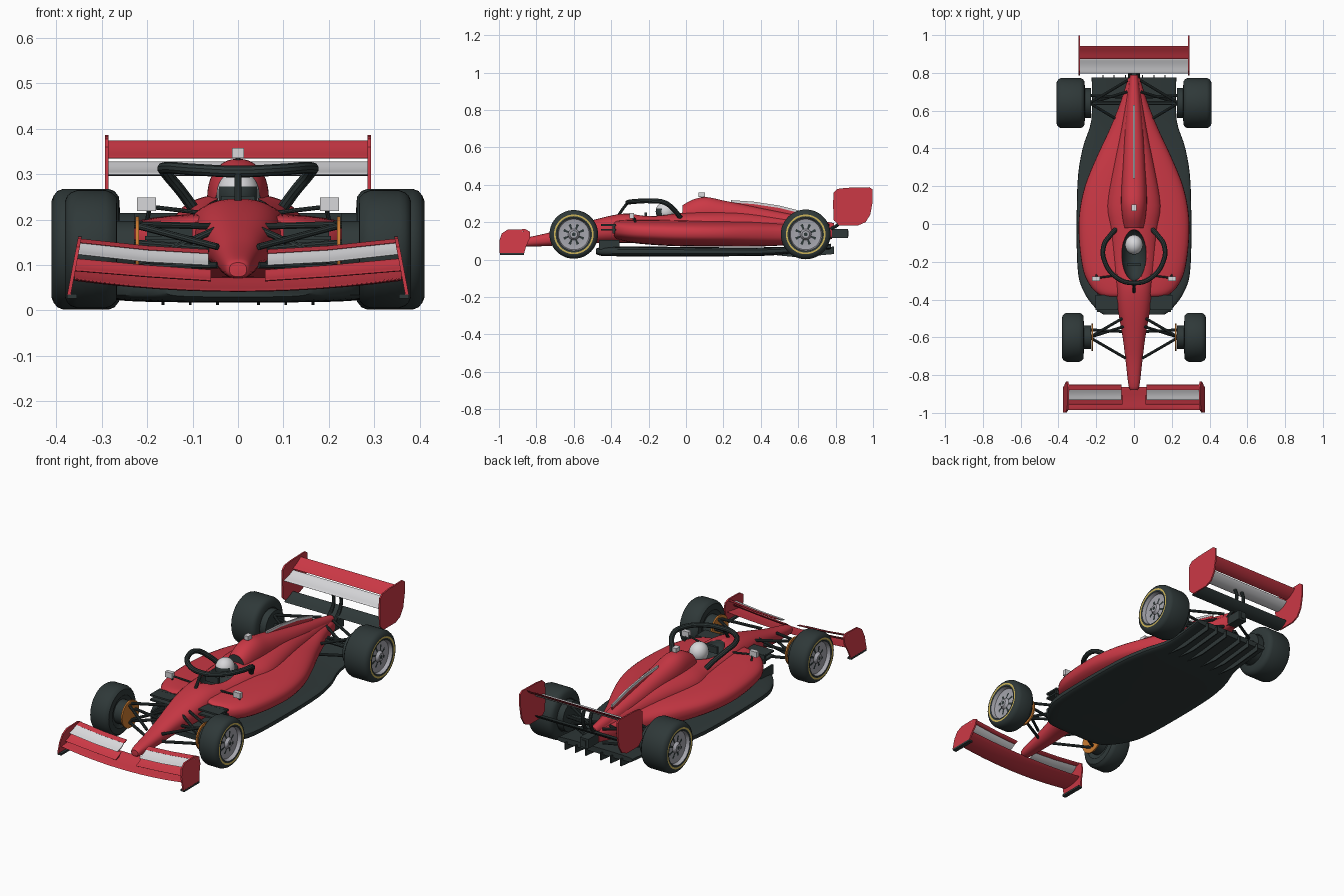
import bpy, bmesh
from math import sin, cos, pi, tau, radians, copysign
from mathutils import Vector, Matrix

if "Cube" in bpy.data.objects:
    bpy.data.objects.remove(bpy.data.objects["Cube"], do_unlink=True)


def material(name, r, g, b):
    m = bpy.data.materials.new(name)
    m.use_nodes = True
    m.diffuse_color = (r, g, b, 1)
    m.node_tree.nodes["Principled BSDF"].inputs["Base Color"].default_value = (r, g, b, 1)
    return m


RED = material("body red", .6, .04, .06)
DARK = material("carbon dark", .028, .04, .04)
WHITE = material("wing white", .68, .68, .7)
GREY = material("rim grey", .38, .38, .42)
YELLOW = material("tyre stripe yellow", .6, .45, .1)
ORANGE = material("brake orange", .6, .2, .03)


def finish(ob, mirror=False):
    bpy.ops.object.select_all(action='DESELECT')
    ob.select_set(True)
    bpy.context.view_layer.objects.active = ob
    bpy.ops.object.shade_smooth_by_angle(angle=radians(35))
    if mirror:
        ob.modifiers.new("mirror", 'MIRROR')
    return ob


def from_bmesh(name, bm, mats, mirror=False):
    bmesh.ops.recalc_face_normals(bm, faces=bm.faces[:])
    me = bpy.data.meshes.new(name)
    bm.to_mesh(me)
    bm.free()
    for m in mats:
        me.materials.append(m)
    ob = bpy.data.objects.new(name, me)
    bpy.context.collection.objects.link(ob)
    return finish(ob, mirror)


def skin(name, rings, mats, rule=None, cap=0, mirror=False):
    """Closed surface through matching rings of points."""
    bm = bmesh.new()
    vs = [[bm.verts.new(p) for p in ring] for ring in rings]
    n = len(vs[0])
    for i in range(len(vs) - 1):
        for j in range(n):
            k = (j + 1) % n
            f = bm.faces.new((vs[i][j], vs[i][k], vs[i + 1][k], vs[i + 1][j]))
            f.material_index = rule(i, j) if rule else 0
    bm.faces.new(vs[0]).material_index = cap
    bm.faces.new(vs[-1][::-1])
    return from_bmesh(name, bm, mats, mirror)


def flow(rows, sub=4):
    """Smooth rows of numbers with a Catmull-Rom spline."""
    v = [Vector(r) for r in rows]
    v = [v[0]] + v + [v[-1]]
    out = []
    for a, b, c, d in zip(v, v[1:], v[2:], v[3:]):
        for s in range(sub):
            t = s / sub
            out.append(b + (c - a) * (t / 2) + (a * 2 - b * 5 + c * 4 - d) * (t * t / 2)
                       + (b * 3 - a - c * 3 + d) * (t ** 3 / 2))
    return out + [v[-1]]


def loft(name, rows, mats, power=2.0, cap=0, n=40):
    """Rows are y, half width, bottom z, top z."""
    def bend(v):
        return copysign(abs(v) ** (2 / power), v)
    rings = [[(w * bend(cos(tau * k / n)), y, (lo + hi) / 2 + (hi - lo) / 2 * bend(sin(tau * k / n)))
              for k in range(n)] for y, w, lo, hi in flow(rows)]
    return skin(name, rings, mats, cap=cap)


def wing(name, stations, mat, thick=.004, camber=.006, mirror=False, n=16):
    """Stations are x, leading y and z, trailing y and z."""
    rings = []
    for x, y, z, y2, z2 in stations:
        ring = []
        for k in range(n):
            a = tau * k / n
            c = (1 - cos(a)) / 2
            ring.append((x, y + (y2 - y) * c, z + (z2 - z) * c + thick * sin(a) - camber * sin(pi * c)))
        rings.append(ring)
    return skin(name, rings, [mat], mirror=mirror)


def plate(name, outline, x, thick, mat, lean=0, mirror=True):
    rings = [[(x + s * thick / 2 + lean * z, y, z) for y, z in outline] for s in (-1, 1)]
    return skin(name, rings, [mat], mirror=mirror)


def lathe(name, profile, x, y, z, mats, rule=None, n=48):
    rings = [[(x + px, y + r * cos(tau * k / n), z + r * sin(tau * k / n)) for k in range(n)]
             for px, r in profile]
    return skin(name, rings, mats, rule, mirror=True)


def tubes(name, paths, radius, mat, mirror=True):
    cu = bpy.data.curves.new(name, 'CURVE')
    cu.dimensions = '3D'
    cu.bevel_depth = radius
    cu.bevel_resolution = 3
    cu.use_fill_caps = True
    for path in paths:
        sp = cu.splines.new('BEZIER')
        sp.bezier_points.add(len(path) - 1)
        for bp, p in zip(sp.bezier_points, path):
            bp.co = p
            bp.handle_left_type = bp.handle_right_type = 'AUTO'
    ob = bpy.data.objects.new(name, cu)
    bpy.context.collection.objects.link(ob)
    cu.materials.append(mat)
    bpy.ops.object.select_all(action='DESELECT')
    ob.select_set(True)
    bpy.context.view_layer.objects.active = ob
    bpy.ops.object.convert(target='MESH')
    return finish(bpy.context.object, mirror)


def box(name, centre, size, mat, mirror=False):
    bm = bmesh.new()
    bmesh.ops.create_cube(bm, size=1, matrix=Matrix.LocRotScale(Vector(centre), None, Vector(size)))
    return from_bmesh(name, bm, [mat], mirror)


def ball(name, centre, size, mats, rule=None):
    bm = bmesh.new()
    bmesh.ops.create_uvsphere(bm, u_segments=32, v_segments=20, radius=1)
    for f in bm.faces:
        f.material_index = int(bool(rule and rule(f.calc_center_median())))
    bm.transform(Matrix.LocRotScale(Vector(centre), None, Vector(size)))
    return from_bmesh(name, bm, mats)


# Bodywork: nose and tub, side pods, engine cover, floor
tub = loft("nose_and_tub", [(-.878, .012, .08, .1), (-.86, .028, .07, .115), (-.72, .045, .074, .147),
                            (-.6, .06, .085, .182), (-.45, .086, .09, .224), (-.33, .1, .09, .246),
                            (-.2, .12, .09, .24), (-.03, .13, .09, .25), (.1, .145, .09, .258),
                            (.3, .11, .1, .254), (.5, .07, .1, .23), (.78, .025, .11, .19)], [RED], 2.4)
pods = loft("side_pods", [(-.385, .16, .125, .198), (-.37, .19, .11, .208), (-.33, .23, .098, .212),
                          (-.25, .268, .085, .214), (-.1, .29, .074, .213), (.05, .29, .07, .21),
                          (.2, .26, .07, .207), (.35, .2, .07, .204), (.5, .13, .075, .195),
                          (.65, .07, .09, .19), (.78, .03, .11, .18)], [RED], 2.7)
loft("engine_cover", [(-.02, .052, .16, .29), (.04, .062, .16, .322), (.11, .068, .16, .334),
                      (.2, .066, .16, .316), (.3, .06, .16, .296), (.45, .052, .15, .265),
                      (.6, .04, .14, .235), (.79, .022, .13, .195)], [RED, DARK], 2.2, cap=1)
loft("floor", [(-.48, .16, .03, .06), (-.45, .2, .02, .066), (-.36, .265, .018, .07), (-.22, .3, .018, .07),
               (.2, .3, .018, .066), (.4, .272, .02, .066), (.55, .226, .03, .07), (.775, .224, .055, .085)],
     [DARK], 4)
for i in range(3):
    plate("diffuser_strake_%d" % i, [(.42, .03), (.6, .012), (.79, .03), (.79, .07)], .045 + .06 * i, .006, DARK)
box("gearbox_tail", (0, .8, .14), (.05, .13, .05), DARK)
box("rear_light", (0, .865, .14), (.022, .01, .03), DARK)

# Cockpit opening
hole = ball("cockpit_cutter", (0, -.165, .25), (.066, .135, .085), [DARK])
hole.hide_render = True
hole.hide_viewport = True
for part in (tub, pods):
    cut = part.modifiers.new("cockpit", 'BOOLEAN')
    cut.object = hole
    cut.solver = 'EXACT'
    cut.material_mode = 'TRANSFER'

# Driver, halo, mirrors and camera
ball("helmet", (0, -.11, .257), (.047, .052, .052), [WHITE, DARK],
     lambda c: c.y < -.3 and -.45 < c.z < .35)
box("steering_wheel", (0, -.215, .235), (.075, .014, .035), DARK)
side = [(.098, -.03, .225), (.125, -.06, .262), (.16, -.115, .305), (.158, -.19, .314), (.09, -.285, .31)]
tubes("halo", [side + [(0, -.312, .306)] + [(-x, y, z) for x, y, z in reversed(side)]], .013, DARK, False)
tubes("halo_pillar", [[(0, -.31, .306), (0, -.335, .275), (0, -.365, .23)]], .008, DARK, False)
box("mirror", (.202, -.29, .234), (.042, .022, .03), WHITE, True)
tubes("mirror_stalk", [[(.19, -.285, .228), (.08, -.27, .215)], [(.195, -.285, .225), (.2, -.27, .2)]], .005, DARK)
box("camera", (0, .085, .347), (.026, .034, .022), WHITE)
tubes("camera_stalk", [[(0, .085, .32), (0, .085, .34)]], .006, DARK, False)

# Engine cover fin with a pale top edge
fin = [(.24, .305), (.36, .297), (.5, .276), (.63, .243)]
plate("fin", fin + [(.63, .2), (.24, .25)], 0, .006, RED, mirror=False)
plate("fin_edge", fin + [(y, z + .013) for y, z in reversed(fin)], 0, .008, WHITE, mirror=False)

# Side pod intakes, slats and slots
for i in range(2):
    box("intake_slat_%d" % i, (.145, -.415, .16 + .025 * i), (.12, .08, .009), DARK, True)
box("intake_mouth", (.15, -.386, .165), (.1, .012, .05), DARK, True)
box("floor_vane", (.19, -.41, .08), (.01, .11, .05), DARK, True)

# Front wing
wing("front_wing_main", [(x, -.985, .043 + .2 * x * x, -.862, .072 + .12 * x * x)
                         for x in [i * .06 - .36 for i in range(13)]], RED, .005)
wing("front_wing_middle", [(.06, -.955, .066, -.905, .09), (.2, -.955, .075, -.905, .1),
                           (.36, -.955, .088, -.905, .115)], RED, mirror=True)
wing("front_wing_flap", [(.065, -.932, .1, -.87, .128), (.2, -.932, .107, -.87, .136),
                         (.355, -.932, .124, -.87, .152)], WHITE, .003, mirror=True)
wing("front_wing_upper", [(.065, -.878, .126, -.85, .134), (.2, -.878, .134, -.85, .142),
                          (.35, -.878, .15, -.85, .158)], RED, .003, .002, mirror=True)
plate("front_endplate", [(-.998, .035), (-.998, .1), (-.985, .14), (-.955, .16), (-.86, .163), (-.835, .15),
                         (-.835, .115), (-.855, .07), (-.865, .035)], .379, .008, RED, lean=-.19)
box("front_endplate_foot", (.366, -.93, .031), (.022, .13, .01), DARK, True)

# Rear wing
wing("rear_wing_main", [(x, .797, .3, .878, .328) for x in (-.287, .287)], WHITE, .006, .008)
wing("rear_wing_flap", [(x, .873, .336, .942, .374) for x in (-.287, .287)], RED, .004, .006)
wing("beam_wing", [(x, .8, .185, .875, .215) for x in (-.285, .285)], DARK, .006, .008)
plate("rear_endplate", [(.79, .21), (.786, .3), (.79, .36), (.81, .378), (.86, .384), (.98, .387), (.998, .375),
                        (.998, .31), (.985, .24), (.96, .2), (.92, .183), (.82, .183)], .289, .008, RED)
tubes("rear_wing_pillar", [[(.022, .77, .16), (.022, .825, .2), (.022, .845, .26), (.022, .83, .305)]], .009, DARK)


# Wheels: rim, windows, stripe and tyre in one turned shape
def wheel(name, x, y, half, radius):
    w = half
    profile = [(w - .006, .01), (w - .006, .02), (w - .02, .03), (w - .024, .058), (w - .02, .082), (w - .001, .088),
               (w, .097), (w + .001, .106), (w - .004, .118), (w - .012, radius - .005), (w - .025, radius),
               (.025 - w, radius), (.012 - w, radius - .005), (.002 - w, .115), (-w, .085), (.01 - w, .07)]

    def rule(i, j):
        if i == 2:
            return 0 if j % 6 in (2, 3) else 1
        return 1 if i < 5 else 2 if i == 6 else 0
    lathe(name, profile, x, y, .135, [DARK, GREY, YELLOW], rule)


wheel("front_wheel", .323, -.6, .057, .13)
wheel("rear_wheel", .335, .64, .075, .133)
for name, x, y, width, r, mat in [("front_brake_drum", .228, -.6, .05, .062, DARK),
                                  ("front_brake_ring", .218, -.6, .008, .072, ORANGE),
                                  ("rear_brake_drum", .228, .64, .05, .08, DARK)]:
    lathe(name, [(0, r * .7), (0, r), (width, r), (width, r * .7)], x, y, .135, [mat])

# Suspension arms
for name, y, inner, front, back in [("front_arm", -.6, .045, -.71, -.49), ("rear_arm", .64, .035, .52, .76)]:
    up, low = (.235, y, .19), (.235, y, .095)
    tubes(name, [[up, (inner, front, .14)], [up, (inner, back, .185)], [low, (inner, front, .1)],
                 [low, (inner, back, .11)], [low, (inner, y + .06, .18)],
                 [(.235, y + .04, .15), (inner, y + .03, .135)]], .0075, DARK)
tubes("drive_shaft", [[(.235, .64, .135), (.03, .64, .135)]], .011, DARK)
